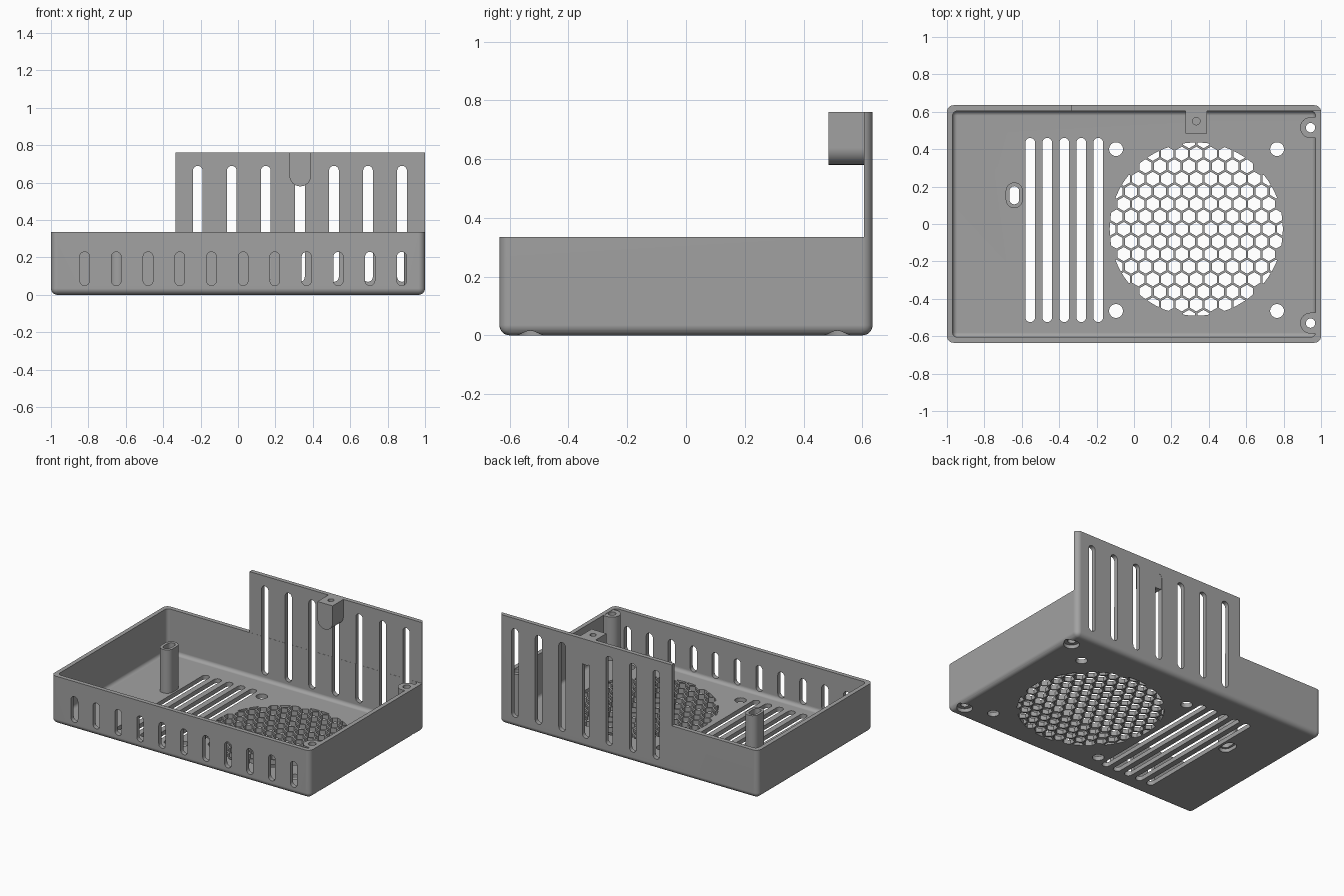
import bpy, bmesh, math
from mathutils import Vector

old = bpy.data.objects.get("Cube")
if old:
    bpy.data.objects.remove(old, do_unlink=True)

grey = bpy.data.materials.new("mid grey")
grey.use_nodes = True
colour = (0.36, 0.36, 0.36, 1)
grey.diffuse_color = colour
grey.node_tree.nodes["Principled BSDF"].inputs["Base Color"].default_value = colour

W, D, RIM, TOP, T = 1.0, 0.635, 0.335, 0.76, 0.03


# Profiles
def arc(cx, cy, r, start, end, n=12):
    angles = [math.radians(start + (end - start) * i / n) for i in range(n + 1)]
    return [(cx + r * math.cos(a), cy + r * math.sin(a)) for a in angles]


def circle(cx, cy, r, n=32):
    return arc(cx, cy, r, 0, 360, n)[:-1]


def slot(cx, low, high, r):
    return arc(cx, high - r, r, 0, 180) + arc(cx, low + r, r, 180, 360)


def rect(x0, x1, y0, y1):
    return [(x0, y0), (x1, y0), (x1, y1), (x0, y1)]


# Solids
def finish(name, bm):
    bmesh.ops.recalc_face_normals(bm, faces=bm.faces)
    mesh = bpy.data.meshes.new(name)
    bm.to_mesh(mesh)
    bm.free()
    mesh.materials.append(grey)
    obj = bpy.data.objects.new(name, mesh)
    bpy.context.collection.objects.link(obj)
    return obj


def prisms(name, profiles, lo, hi, upright=False):
    """Extrude profiles along z, or along y when upright."""
    bm = bmesh.new()
    for pts in profiles:
        place = lambda w: [bm.verts.new((u, w, v) if upright else (u, v, w)) for u, v in pts]
        a, b = place(lo), place(hi)
        bm.faces.new(a)
        bm.faces.new(b)
        for i in range(len(pts)):
            j = (i + 1) % len(pts)
            bm.faces.new((a[i], a[j], b[j], b[i]))
    return finish(name, bm)


def tub(name, x, y0, y1, z0, z1, radius):
    """Box with all but its top edges rounded."""
    bm = bmesh.new()
    bmesh.ops.create_cube(bm, size=1)
    for v in bm.verts:
        v.co = Vector((v.co.x * 2 * x, y1 if v.co.y > 0 else y0, z1 if v.co.z > 0 else z0))
    edges = [e for e in bm.edges if min(v.co.z for v in e.verts) < z1 - 0.001]
    bmesh.ops.bevel(bm, geom=edges, offset=radius, segments=6, profile=0.5, affect='EDGES')
    return finish(name, bm)


def boolean(obj, cutter, operation='DIFFERENCE'):
    bpy.context.view_layer.objects.active = obj
    mod = obj.modifiers.new("cut", 'BOOLEAN')
    mod.operation, mod.solver, mod.object = operation, 'EXACT', cutter
    bpy.ops.object.modifier_apply(modifier=mod.name)


def cut(targets, cutter):
    for obj in targets:
        boolean(obj, cutter)
    bpy.data.objects.remove(cutter, do_unlink=True)


# Tray with the tall back panel
shell = tub("tray_with_back_panel", W, -D, D, 0, TOP, 0.035)
cut([shell], prisms("trim", [rect(-2, 2, -2, D - T)], RIM, 2))
cut([shell], prisms("trim", [rect(-2, -0.335, 0, 2)], RIM, 2))
cut([shell], tub("cavity", W - T, -D + T, D - T - 0.001, T, 0.5, 0.025))

# Vent slots in front wall, back panel and floor
cut([shell], prisms("front_slots", [slot(-0.82 + 0.1695 * i, 0.05, 0.23, 0.026)
                                    for i in range(11)], -0.8, -0.59, True))
cut([shell], prisms("back_slots", [slot(-0.215 + 0.182 * i, 0.07, 0.69, 0.026)
                                   for i in range(7)], 0.58, 0.8, True))
cut([shell], prisms("floor_slots", [slot(-0.555 + 0.091 * i, -0.525, 0.46, 0.026)
                                    for i in range(5)], -0.1, 0.1))

# Fan grille: honeycomb clipped to a circle, with four mounting holes
fx, fy, fan_r, pitch = 0.333, -0.027, 0.463, 0.0775
cell = (pitch - 0.012) / math.sqrt(3)
cells = []
for row in range(-7, 8):
    for col in range(-7, 8):
        x = fx + (col + 0.5 * (row % 2)) * pitch
        y = fy + row * pitch * math.sqrt(3) / 2
        if math.hypot(x - fx, y - fy) < fan_r + 0.02:
            cells.append(arc(x, y, cell, 30, 390, 6)[:-1])
comb = prisms("honeycomb", cells, -0.05, 0.05)
disc = prisms("disc", [circle(fx, fy, fan_r, 64)], -0.04, 0.04)
boolean(comb, disc, 'INTERSECT')
bpy.data.objects.remove(disc, do_unlink=True)
cut([shell], comb)
cut([shell], prisms("fan_holes", [circle(x, y, 0.037) for x in (-0.096, 0.765)
                                  for y in (0.4, -0.465)], -0.1, 0.1))

# Screw posts against the side wall
post_x, parts = 0.944, [shell]
for label, y in (("front", -0.53), ("back", 0.515)):
    outline = arc(post_x, y, 0.056, 90, 270) + [(0.98, y - 0.056), (0.98, y + 0.056)]
    post = prisms(label + "_screw_post", [outline], 0.02, RIM - 0.002)
    cut([shell, post], prisms("bore", [circle(post_x, y, 0.025)], -0.1, 1))
    cut([shell, post], prisms("counterbore", [circle(post_x, y, 0.05)], -0.1, 0.025))
    parts.append(post)

# Oblong cable post
cable = prisms("oblong_post", [slot(-0.64, 0.085, 0.222, 0.046)], 0.02, RIM - 0.002)
cut([shell, cable], prisms("bore", [slot(-0.64, 0.105, 0.202, 0.026)], -0.1, 1))
cut([shell, cable], prisms("recess", [slot(-0.64, 0.09, 0.217, 0.041)], -0.1, 0.025))

# Round-bottomed screw bracket on the back panel
bracket = prisms("top_bracket", [arc(fx, 0.638, 0.058, 180, 360) +
                                 [(fx + 0.058, TOP), (fx - 0.058, TOP)]], 0.485, 0.634, True)
cut([bracket], prisms("bore", [circle(fx, 0.55, 0.02)], 0.64, 1))
parts += [cable, bracket]

# Smooth rounded edges, keep corners sharp
for obj in parts:
    bpy.ops.object.select_all(action='DESELECT')
    obj.select_set(True)
    bpy.context.view_layer.objects.active = obj
    bpy.ops.object.shade_smooth_by_angle(angle=math.radians(30))
    obj.modifiers.new("even_normals", 'WEIGHTED_NORMAL').keep_sharp = True
